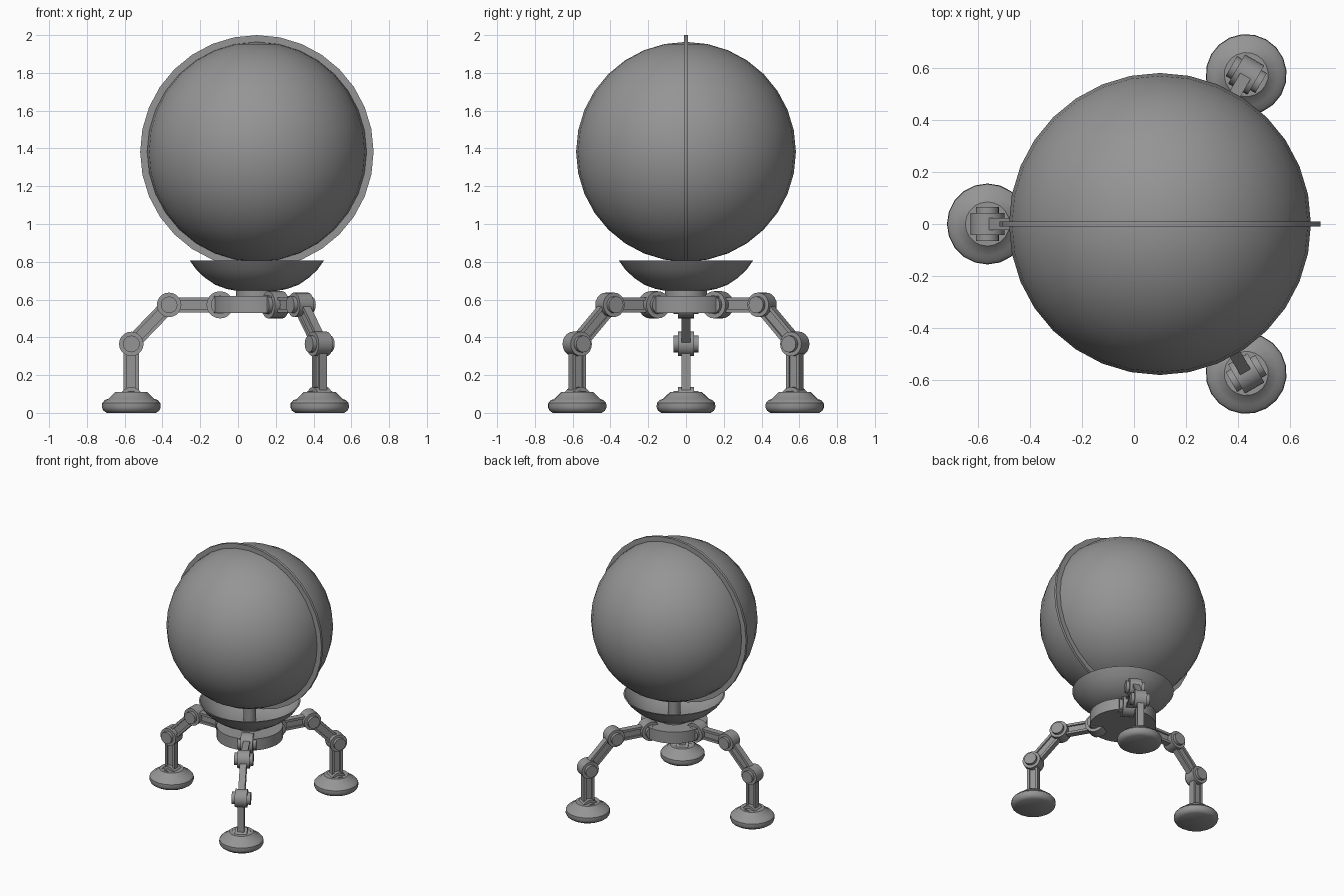
import bpy, bmesh, math
from mathutils import Matrix, Vector

cube = bpy.data.objects.get("Cube")
if cube:
    bpy.data.objects.remove(cube, do_unlink=True)

grey = bpy.data.materials.new("grey metal")
grey.use_nodes = True
colour = (0.3, 0.3, 0.3, 1)
grey.diffuse_color = colour
grey.node_tree.nodes["Principled BSDF"].inputs["Base Color"].default_value = colour

CX = 0.1                      # axis of the globe and hub
BALL = Vector((CX, 0, 1.382))


def finish(name, bm, matrix=Matrix(), angle=30):
    bmesh.ops.recalc_face_normals(bm, faces=bm.faces)
    bm.transform(matrix)
    mesh = bpy.data.meshes.new(name)
    bm.to_mesh(mesh)
    bm.free()
    mesh.materials.append(grey)
    ob = bpy.data.objects.new(name, mesh)
    bpy.context.collection.objects.link(ob)
    bpy.ops.object.select_all(action='DESELECT')
    ob.select_set(True)
    bpy.context.view_layer.objects.active = ob
    bpy.ops.object.shade_smooth_by_angle(angle=math.radians(angle))
    return ob


def lathe(name, profile, sides, matrix, angle=30):
    """Spin a (radius, height) profile around z."""
    bm = bmesh.new()
    verts = [bm.verts.new((r, 0, z)) for r, z in profile]
    edges = [bm.edges.new(pair) for pair in zip(verts, verts[1:])]
    bmesh.ops.spin(bm, geom=verts + edges, cent=(0, 0, 0), axis=(0, 0, 1),
                   angle=math.tau, steps=sides)
    bmesh.ops.remove_doubles(bm, verts=bm.verts, dist=1e-5)
    return finish(name, bm, matrix, angle)


def drum(name, radius, low, high, sides, matrix):
    return lathe(name, [(0, low), (radius, low), (radius, high), (0, high)], sides, matrix)


def beam(name, start, end, matrix):
    """I-section strut in the leg's xz plane."""
    h, w, flange, web = 0.04, 0.023, 0.022, 0.011
    quarter = [(h, w), (flange, w), (flange, web)]
    outline = quarter + [(-x, y) for x, y in reversed(quarter)]
    outline += [(-x, -y) for x, y in outline]
    direction = end - start
    bm = bmesh.new()
    face = bm.faces.new([bm.verts.new((x, y, 0)) for x, y in outline])
    extruded = bmesh.ops.extrude_face_region(bm, geom=[face])["geom"]
    bmesh.ops.translate(bm, vec=(0, 0, direction.length),
                        verts=[v for v in extruded if isinstance(v, bmesh.types.BMVert)])
    tilt = Matrix.Rotation(math.atan2(direction.x, direction.z), 4, 'Y')
    return finish(name, bm, matrix @ Matrix.Translation(start) @ tilt)


def knuckle(name, radius, at, matrix):
    """Wide barrel with a narrower stepped pin on both ends."""
    cap, half, pin = radius * 0.68, 0.043, 0.066
    profile = [(0, -pin), (cap, -pin), (cap, -half), (radius, -half),
               (radius, half), (cap, half), (cap, pin), (0, pin)]
    return lathe(name, profile, 20, matrix @ Matrix.Translation(at)
                 @ Matrix.Rotation(math.pi / 2, 4, 'X'))


# Globe
bm = bmesh.new()
bmesh.ops.create_uvsphere(bm, u_segments=32, v_segments=16, radius=0.582)
finish("globe", bm, Matrix.Translation(BALL))

# Thin flange around the globe
rim = [(0.56, -0.01), (0.618, -0.01), (0.618, 0.01), (0.56, 0.01), (0.56, -0.01)]
lathe("globe_flange", rim, 32, Matrix.Translation(BALL) @ Matrix.Rotation(math.pi / 2, 4, 'X'))

# Open bowl, support post, neck and hub
axis = Matrix.Translation((CX, 0, 0))
bowl = [(0, 0.643), (0.1, 0.645), (0.16, 0.656), (0.22, 0.678), (0.275, 0.715),
        (0.32, 0.757), (0.355, 0.806)]
inside = [(max(r - 0.008, 0), z + 0.008) for r, z in reversed(bowl[:-1])]
lathe("bowl", bowl + [(0.345, 0.806)] + inside, 32, axis)
drum("support_post", 0.042, 0.64, 0.83, 20, axis)
drum("neck", 0.11, 0.6, 0.65, 24, axis)
drum("hub", 0.232, 0.53, 0.618, 32, axis)

# Three jointed legs
joints = [Vector(p) for p in ((0.195, 0, 0.572), (0.465, 0, 0.572),
                              (0.665, 0, 0.365), (0.665, 0, 0.075))]
sizes = (0.072, 0.065, 0.065, 0.062)
parts = ("hip", "knee", "shin", "ankle")
foot = [(0, 0), (0.13, 0), (0.148, 0.012), (0.156, 0.03), (0.154, 0.052), (0.14, 0.068),
        (0.122, 0.074), (0.085, 0.11), (0, 0.11)]
for side, degrees in (("right", 180), ("front_left", -60), ("back_left", 60)):
    place = axis @ Matrix.Rotation(math.radians(degrees), 4, 'Z')
    for part, size, at in zip(parts, sizes, joints):
        knuckle(f"{side}_{part}_joint", size, at, place)
    for part, a, b in zip(("upper", "middle", "lower"), joints, joints[1:]):
        beam(f"{side}_{part}_strut", a, b, place)
    lathe(f"{side}_foot", foot, 20, place @ Matrix.Translation((joints[3].x, 0, 0)), 35)
